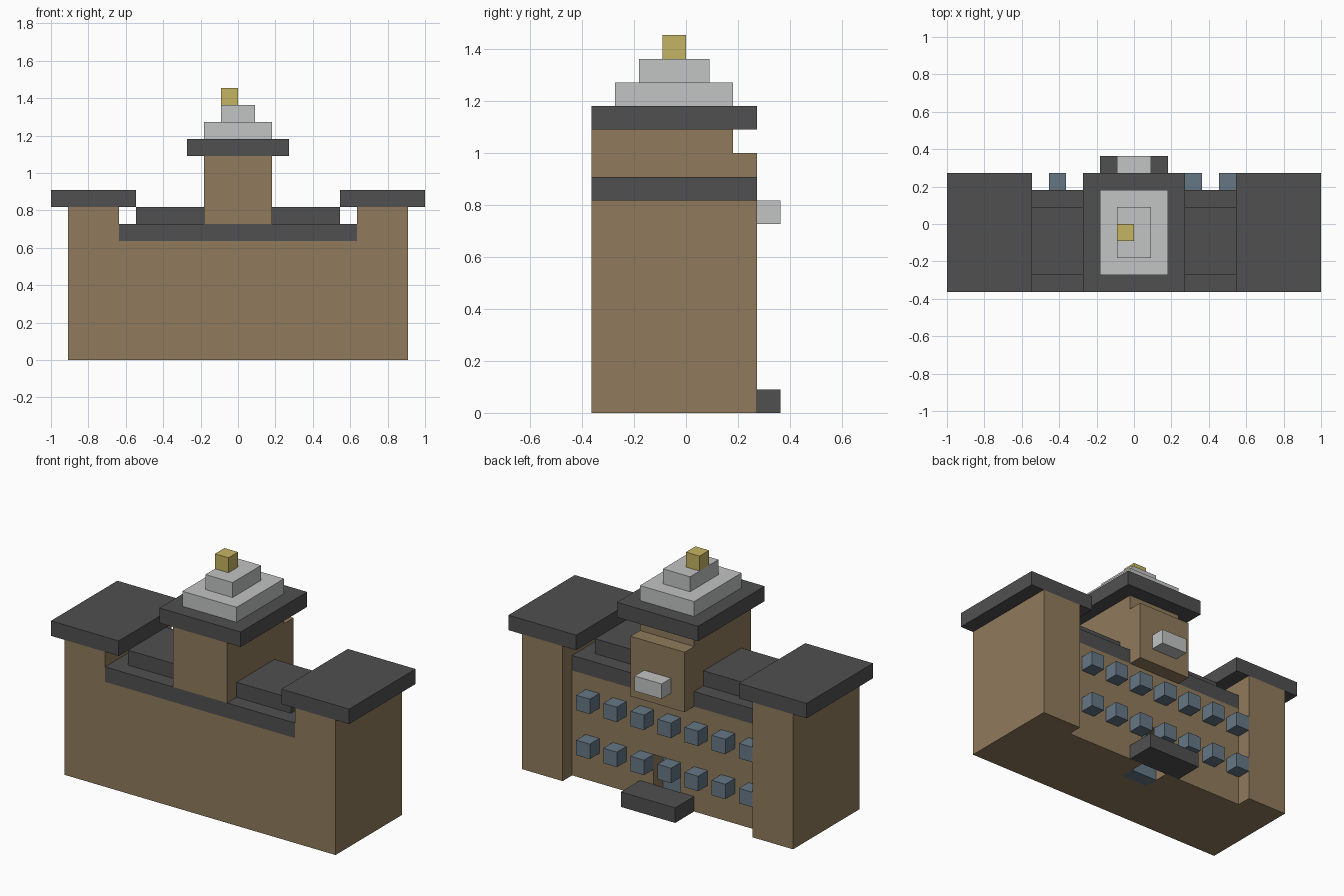
import bpy, bmesh

if "Cube" in bpy.data.objects:
    bpy.data.objects.remove(bpy.data.objects["Cube"])

U = 1 / 11  # the whole building sits on this block grid


def material(name, r, g, b):
    m = bpy.data.materials.new(name)
    lin = [((c / 255 + 0.055) / 1.055) ** 2.4 for c in (r, g, b)]
    m.diffuse_color = (*lin, 1)
    m.use_nodes = True
    m.node_tree.nodes["Principled BSDF"].inputs["Base Color"].default_value = m.diffuse_color
    return m


BROWN = material("brown_brick", 144, 123, 92)
DARK = material("dark_grey_roof", 80, 80, 80)
LIGHT = material("light_grey_stone", 194, 195, 196)
GOLD = material("gold", 197, 180, 98)
BLUE = material("blue_glass", 102, 119, 134)


def box(name, x, y, z, mat=None):
    """Box from (min, max) ranges given in grid units."""
    bm = bmesh.new()
    bmesh.ops.create_cube(bm, size=1)
    for v in bm.verts:
        v.co = [U * (r[0] if c < 0 else r[1]) for c, r in zip(v.co, (x, y, z))]
    me = bpy.data.meshes.new(name)
    bm.to_mesh(me)
    bm.free()
    if mat:
        me.materials.append(mat)
    ob = bpy.data.objects.new(name, me)
    bpy.context.collection.objects.link(ob)
    return ob


def pair(name, x, y, z, mat):
    """The same box on both sides of x = 0."""
    box(name + "_right", x, y, z, mat)
    box(name + "_left", (-x[1], -x[0]), y, z, mat)


# Main hall with a doorway cut in the back wall
hall = box("main_hall", (-7, 7), (-4, 2), (0, 7), BROWN)
cutter = box("doorway_cutter", (-1, 1), (0, 2.5), (-0.5, 3))
cutter.hide_render = True
cutter.hide_viewport = True
cut = hall.modifiers.new("doorway", 'BOOLEAN')
cut.operation = 'DIFFERENCE'
cut.solver = 'EXACT'
cut.object = cutter
box("door", (-1, 1), (0, 1), (0, 3), BLUE)
box("entrance_step", (-2, 2), (2, 4), (0, 1), DARK)

# Hall roof, stepped
box("hall_roof_lower", (-7, 7), (-4, 2), (7, 8), DARK)
pair("hall_roof_upper", (2, 6), (-3, 1), (8, 9), DARK)

# End towers
pair("end_tower", (7, 10), (-4, 3), (0, 9), BROWN)
pair("end_tower_roof", (6, 11), (-4, 3), (9, 10), DARK)

# Central tower with a projecting bay
box("central_tower", (-2, 2), (-4, 2), (8, 12), BROWN)
box("central_bay", (-2, 2), (2, 3), (7, 11), BROWN)
box("bay_plaque", (-1, 1), (3, 4), (8, 9), LIGHT)
box("central_roof", (-3, 3), (-4, 3), (12, 13), DARK)
box("spire_lower", (-2, 2), (-3, 2), (13, 14), LIGHT)
box("spire_upper", (-1, 1), (-2, 1), (14, 15), LIGHT)
box("spire_finial", (-1, 0), (-1, 0), (15, 16), GOLD)

# Two rows of projecting windows
for row, z in (("lower", 2), ("upper", 5)):
    for i, x in enumerate(range(-7, 6, 2)):
        box(f"window_{row}_{i + 1}", (x, x + 1), (2, 3), (z, z + 1), BLUE)
